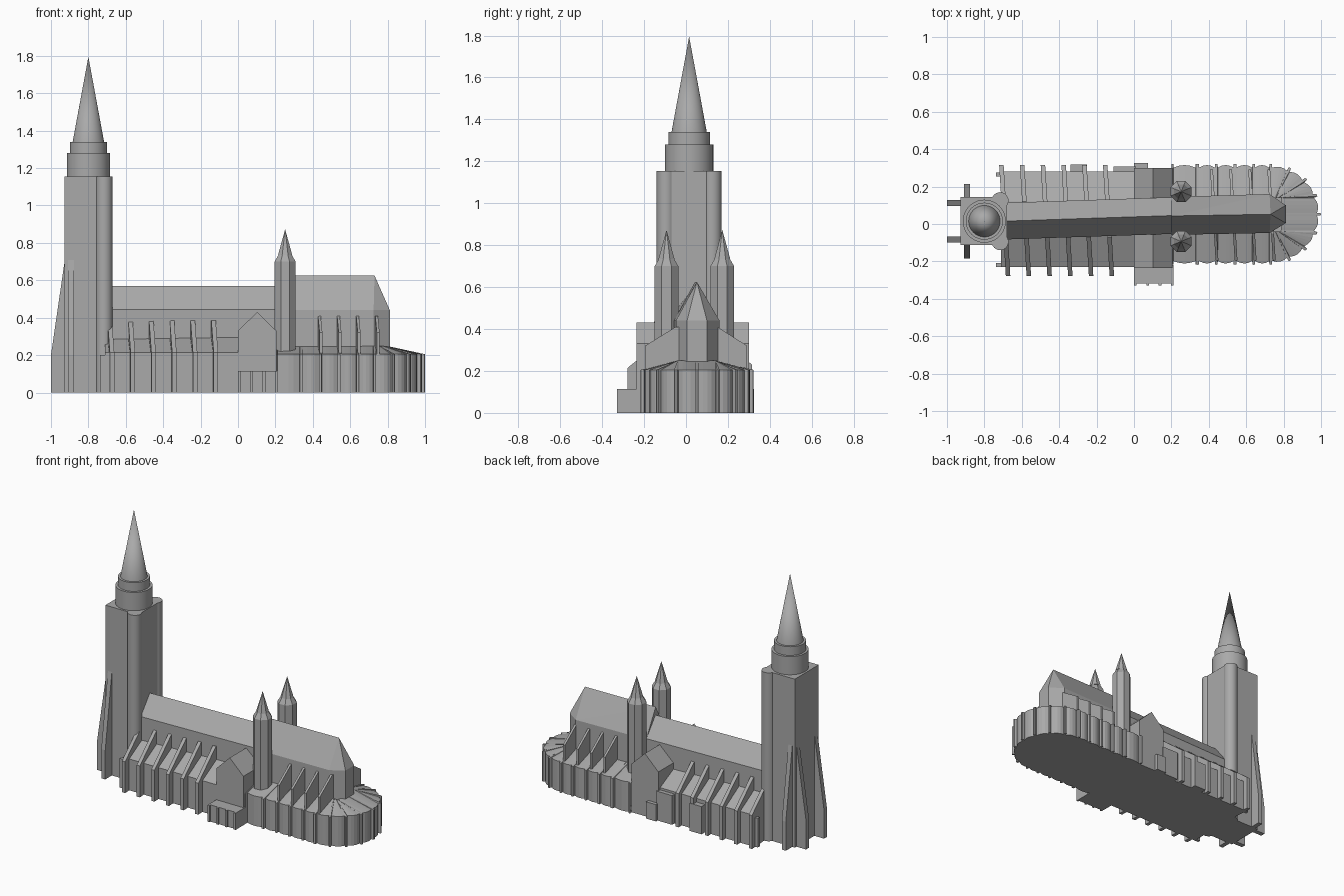
import bpy, bmesh
from math import sin, cos, radians

cube = bpy.data.objects.get("Cube")
if cube:
    bpy.data.objects.remove(cube)

stone = bpy.data.materials.new("grey stone")
stone.use_nodes = True
GREY = (0.4, 0.4, 0.4, 1)
stone.diffuse_color = GREY
stone.node_tree.nodes["Principled BSDF"].inputs["Base Color"].default_value = GREY


def finish(name, bm):
    bmesh.ops.recalc_face_normals(bm, faces=bm.faces)
    mesh = bpy.data.meshes.new(name)
    bm.to_mesh(mesh)
    bm.free()
    mesh.materials.append(stone)
    ob = bpy.data.objects.new(name, mesh)
    bpy.context.collection.objects.link(ob)
    return ob


def hull(name, points):
    """Convex solid around the points."""
    bm = bmesh.new()
    for p in points:
        bm.verts.new(p)
    bmesh.ops.convex_hull(bm, input=bm.verts)
    bmesh.ops.dissolve_limit(bm, angle_limit=radians(1), verts=bm.verts, edges=bm.edges)
    return finish(name, bm)


def box(name, x0, x1, y0, y1, z0, z1):
    return hull(name, [(x, y, z) for x in (x0, x1) for y in (y0, y1) for z in (z0, z1)])


def fin_y(name, x, w, profile, lean=0.06):
    """Thin wall across the building from a (y, z) profile, slightly skewed."""
    return hull(name, [(x + s * w / 2 - lean * y, y, z) for s in (-1, 1) for y, z in profile])


def fin_x(name, y, w, profile):
    return hull(name, [(x, y + s * w / 2, z) for s in (-1, 1) for x, z in profile])


def round_part(name, x, y, z0, z1, r0, r1, sides, smooth=True):
    bpy.ops.mesh.primitive_cone_add(vertices=sides, radius1=r0, radius2=r1, depth=z1 - z0,
                                    location=(x, y, (z0 + z1) / 2))
    ob = bpy.context.object
    ob.name = name
    ob.data.materials.append(stone)
    if smooth:
        bpy.ops.object.shade_smooth_by_angle(angle=radians(30))
    else:
        ob.rotation_euler.z = radians(180 / sides)
    return ob


# Main west tower with drum and spire
TX, TY = -0.8, 0.015
box("tower", -0.927, -0.68, -0.113, 0.145, 0, 1.155)
for side, y in (("right", -0.095), ("left", 0.125)):
    round_part(side + "_tower_corner_shaft", -0.716, y, 0, 1.155, 0.045, 0.045, 24)
round_part("lower_drum", TX, TY, 1.155, 1.28, 0.115, 0.115, 40)
round_part("upper_drum", TX, TY, 1.28, 1.34, 0.099, 0.099, 40)
round_part("spire", TX, TY, 1.34, 1.795, 0.084, 0, 40)

# Sloped tower buttresses
for side, y in (("right", -0.083), ("left", 0.112)):
    fin_x(side + "_west_buttress", y, 0.032, [(-1, 0), (-1, 0.2), (-0.92, 0.75), (-0.9, 0.75), (-0.9, 0)])
for side, edge, d in (("right", -0.11, -1), ("left", 0.14, 1)):
    out = edge + d * 0.075
    fin_y(side + "_tower_buttress", -0.893, 0.03,
          [(out, 0), (out, 0.2), (edge, 0.73), (edge - d * 0.02, 0.73), (edge - d * 0.02, 0)], 0)

# Nave with pitched roof, on a slightly skewed axis
nave = []
for x, mid in ((-0.7, 0.015), (0.2, 0.045)):
    for dy, z in ((-0.098, 0), (-0.098, 0.445), (0, 0.57), (0.098, 0.445), (0.098, 0)):
        nave.append((x, mid + dy, z))
hull("nave", nave)

# Aisles with lean-to roofs
AISLE = [(-0.23, 0), (-0.23, 0.215), (-0.06, 0.295), (0.12, 0.295), (0.28, 0.215), (0.28, 0)]
hull("nave_aisles", [(x, y, z) for x in (-0.71, 0.02) for y, z in AISLE])
for i in range(6):
    x = -0.69 + i * 0.111
    fin_y(f"right_nave_buttress_{i + 1}", x, 0.024,
          [(-0.278, 0), (-0.278, 0.215), (-0.07, 0.385), (-0.04, 0.385), (-0.04, 0)])
    fin_y(f"left_nave_buttress_{i + 1}", x, 0.024,
          [(0.315, 0), (0.315, 0.23), (0.12, 0.385), (0.08, 0.385), (0.08, 0)])
for side, y in (("right", -0.22), ("left", 0.265)):
    box(side + "_aisle_end_buttress", -0.738, -0.7, y - 0.011, y + 0.011, 0, 0.2)
box("left_aisle_annex", -0.34, -0.25, 0.26, 0.318, 0, 0.19)
box("left_transept_annex", -0.11, 0.01, 0.26, 0.308, 0, 0.2)

# Transept with gables and porches
hull("transept", [(x, y, z) for y in (-0.235, 0.3)
                  for x, z in ((0, 0), (0, 0.33), (0.102, 0.43), (0.205, 0.33), (0.205, 0))])
box("front_porch", 0, 0.212, -0.318, -0.22, 0, 0.115)
for i in range(4):
    x = 0.007 + i * 0.066
    box(f"porch_pier_{i + 1}", x - 0.007, x + 0.007, -0.329, -0.31, 0, 0.115)
box("back_porch", 0, 0.075, 0.28, 0.325, 0, 0.115)

# Choir with hipped apse roof
PLAN = [(0.2, -0.058), (0.725, -0.048), (0.812, 0.005), (0.812, 0.1), (0.725, 0.16), (0.2, 0.145)]
hull("choir", [(x, y, z) for x, y in PLAN for z in (0, 0.44)] +
     [(0.2, 0.043, 0.625), (0.73, 0.052, 0.625)])

# Ring of shallow chapels with pointed piers around the choir
CX, CY, R = 0.73, 0.052, 0.25
stations = [(x, CY - R, 0, -1) for x in (0.2, 0.34, 0.44, 0.54, 0.64)]
for i in range(9):
    a = radians(-90 + i * 22.5)
    stations.append((CX + R * cos(a), CY + R * sin(a), cos(a), sin(a)))
stations += [(x, CY + R, 0, 1) for x in (0.64, 0.54, 0.44, 0.34, 0.2)]
outline = []
for a, b in zip(stations, stations[1:]):
    def at(t, out):
        x, y, nx, ny = (p + (q - p) * t for p, q in zip(a, b))
        return x + nx * out, y + ny * out
    outline += [at(0, 0.02), at(0.07, 0.019), at(0.08, 0.0), at(0.3, 0.01),
                at(0.5, 0.013), at(0.7, 0.01), at(0.92, 0.0), at(0.93, 0.019)]
outline.append((0.2, CY + R + 0.02))

bm = bmesh.new()
low = [bm.verts.new((x, y, 0)) for x, y in outline]
eave = [bm.verts.new((x, y, 0.205)) for x, y in outline]
top = [bm.verts.new((min(x, 0.74 + 0.2 * max(0, x - 0.74)), max(-0.04, min(0.14, y)), 0.25))
       for x, y in outline]
for lo, hi in ((low, eave), (eave, top)):
    for i in range(len(lo) - 1):
        bm.faces.new((lo[i], lo[i + 1], hi[i + 1], hi[i]))
bm.faces.new(low)
bmesh.ops.remove_doubles(bm, verts=bm.verts, dist=0.0001)
finish("choir_chapels", bm)

# Choir flying buttresses
for i in range(4):
    x = 0.432 + i * 0.102
    fin_y(f"right_choir_buttress_{i + 1}", x, 0.015,
          [(-0.195, 0.2), (-0.195, 0.32), (-0.05, 0.41), (-0.02, 0.41), (-0.02, 0.2)])
    fin_y(f"left_choir_buttress_{i + 1}", x, 0.015,
          [(0.292, 0.2), (0.292, 0.32), (0.15, 0.41), (0.1, 0.41), (0.1, 0.2)])

# Pair of octagonal turrets
for side, y in (("right", -0.093), ("left", 0.173)):
    round_part(side + "_turret", 0.252, y, 0, 0.7, 0.061, 0.061, 8, False)
    round_part(side + "_turret_shoulder", 0.252, y, 0.7, 0.74, 0.061, 0.036, 8, False)
    round_part(side + "_turret_spire", 0.252, y, 0.735, 0.873, 0.041, 0, 8, False)
